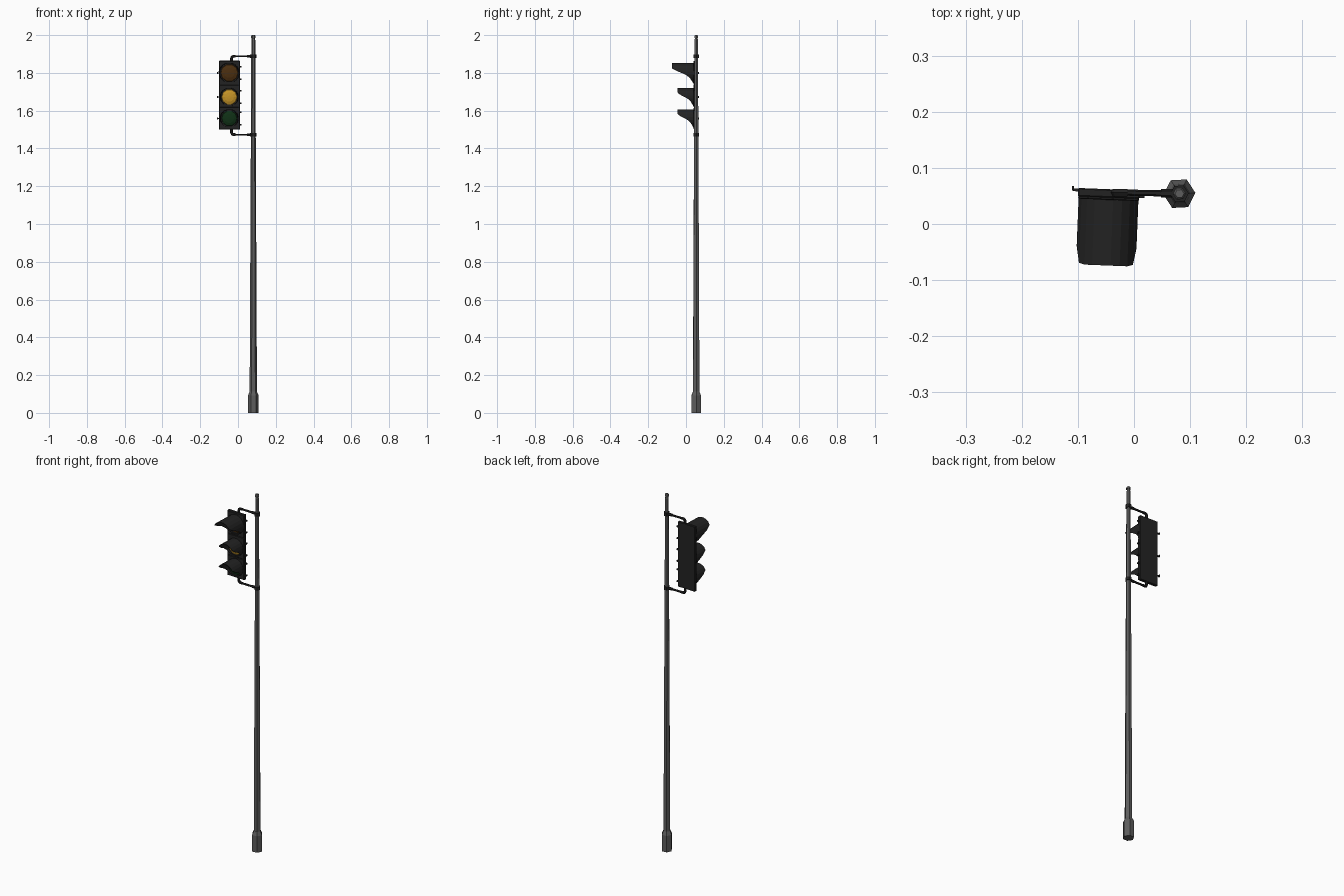
import bpy, bmesh, math
from mathutils import Matrix, Vector

if "Cube" in bpy.data.objects:
    bpy.data.objects.remove(bpy.data.objects["Cube"])

PX, PY = 0.081, 0.054            # pole axis
HEAD = Matrix.Translation((-0.045, 0.055, 0)) @ Matrix.Rotation(math.radians(-2.3), 4, 'Z')


def material(name, rgb):
    m = bpy.data.materials.new(name)
    m.diffuse_color = (*rgb, 1)
    m.use_nodes = True
    m.node_tree.nodes["Principled BSDF"].inputs["Base Color"].default_value = m.diffuse_color
    return m


BLACK = material("black_paint", (0.016, 0.016, 0.016))
STEEL = material("pole_grey", (0.11, 0.11, 0.11))
AMBER = material("dim_orange", (0.07, 0.028, 0.005))
YELLOW = material("lit_yellow", (0.55, 0.29, 0.02))
GREEN = material("dim_green", (0.005, 0.03, 0.008))


def finish(name, bm, mat, matrix=Matrix()):
    bmesh.ops.recalc_face_normals(bm, faces=bm.faces)
    me = bpy.data.meshes.new(name)
    bm.to_mesh(me)
    bm.free()
    me.materials.append(mat)
    ob = bpy.data.objects.new(name, me)
    ob.matrix_world = matrix
    bpy.context.collection.objects.link(ob)
    return ob


def lathe(name, profile, sides, mat, matrix):
    """Closed solid from (radius, height) rings along local z."""
    bm = bmesh.new()
    rings = [[bm.verts.new((r * math.cos(2 * math.pi * i / sides),
                            r * math.sin(2 * math.pi * i / sides), h))
              for i in range(sides)] for r, h in profile]
    for a, b in zip(rings, rings[1:]):
        for i in range(sides):
            j = (i + 1) % sides
            bm.faces.new((a[i], a[j], b[j], b[i]))
    bm.faces.new(rings[0])
    bm.faces.new(rings[-1])
    return finish(name, bm, mat, matrix)


def box(name, lo, hi, mat, bevel=0):
    lo, hi = Vector(lo), Vector(hi)
    bm = bmesh.new()
    bmesh.ops.create_cube(bm, size=1, matrix=Matrix.Translation((lo + hi) / 2)
                          @ Matrix.Diagonal((*(hi - lo), 1)))
    if bevel:
        bmesh.ops.bevel(bm, geom=bm.edges[:], offset=bevel, segments=1, affect='EDGES')
    return finish(name, bm, mat, HEAD)


def tube(name, points, radius, mat):
    cu = bpy.data.curves.new(name, 'CURVE')
    cu.dimensions = '3D'
    cu.bevel_depth, cu.bevel_resolution, cu.use_fill_caps = radius, 1, True
    sp = cu.splines.new('POLY')
    sp.points.add(len(points) - 1)
    for p, c in zip(sp.points, points):
        p.co = (*c, 1)
    sp.use_smooth = False
    cu.materials.append(mat)
    bpy.context.collection.objects.link(bpy.data.objects.new(name, cu))


def visor(name, z, r, length, y0):
    """Cutaway hood: a ring whose reach depends on the angle."""
    bm = bmesh.new()
    n = 20
    reach = [(-1, 0.05), (-0.8, 0.10), (-0.4, 0.22), (0.0, 0.5), (0.32, 0.96), (0.7, 1.0), (1.01, 1.0)]

    def share(s):
        for (a, fa), (b, fb) in zip(reach, reach[1:]):
            if s <= b:
                return fa + (fb - fa) * (s - a) / (b - a)
        return 1

    loops = []
    for i in range(n):
        t = 2 * math.pi * (i + 0.5) / n - math.pi / 2
        c, s = math.cos(t), math.sin(t)
        d = y0 - length * share(s)
        ri = r - 0.003
        loops.append([bm.verts.new((q * c, y, z + q * s))
                      for q, y in ((r, y0), (r, d), (ri, d), (ri, y0))])
    for i in range(n):
        a, b = loops[i], loops[(i + 1) % n]
        for k in range(4):
            m = (k + 1) % 4
            bm.faces.new((a[k], b[k], b[m], a[m]))
    ob = finish(name, bm, BLACK, HEAD)
    for p in ob.data.polygons:
        p.use_smooth = False


# Tapered six-sided pole with base sleeve and cap
turn = Matrix.Translation((PX, PY, 0)) @ Matrix.Rotation(math.radians(3), 4, 'Z')
lathe("base_sleeve", [(0.0285, 0), (0.0285, 0.092), (0.0195, 0.112)], 6, STEEL, turn)
lathe("pole", [(0.0195, 0.1), (0.0105, 1.975), (0.0085, 1.98), (0.0085, 1.986)], 6, STEEL, turn)
lathe("pole_cap", [(0.0115, 1.986), (0.0115, 1.995), (0.008, 2.0)], 6, STEEL, turn)

# Signal housing
box("housing", (-0.055, -0.008, 1.50), (0.055, 0.007, 1.865), BLACK, 0.002)

# Lamp sections: door, lens, hood
to_front = Matrix.Rotation(math.pi / 2, 4, 'X')
for label, z, r, length, zlo, zhi, mat in (
        ("top", 1.80, 0.054, 0.118, 1.738, 1.863, AMBER),
        ("middle", 1.672, 0.049, 0.088, 1.617, 1.736, YELLOW),
        ("bottom", 1.559, 0.049, 0.088, 1.502, 1.615, GREEN)):
    box(label + "_door", (-0.054, -0.012, zlo), (0.054, -0.006, zhi), BLACK, 0.0015)
    lathe(label + "_lens", [(r - 0.006, 0.010), (r - 0.009, 0.015), (r * 0.5, 0.021), (r * 0.15, 0.023)],
          10, mat, HEAD @ Matrix.Translation((0, 0, z)) @ to_front)
    visor(label + "_visor", z, r, length, -0.011)
    # Latch on the left, two hinges on the right
    box(label + "_latch", (-0.064, 0.001, z - 0.003), (-0.054, 0.006, z + 0.003), BLACK)
    box(label + "_latch_wing", (-0.066, 0.002, z - 0.006), (-0.062, 0.010, z + 0.006), BLACK)
    for k, s in enumerate((-1, 1)):
        zh = z + s * 0.033
        box(f"{label}_hinge_{k}", (0.053, -0.006, zh - 0.004), (0.064, 0.003, zh + 0.004), BLACK)

# Mounting arms and pole clamps, mirrored top and bottom
for label, z, s in (("upper", 1.888, -1), ("lower", 1.473, 1)):
    y = 0.056
    tube(label + "_elbow", [(-0.034, y, z + s * 0.03), (-0.034, y, z + s * 0.011), (-0.031, y, z + s * 0.004),
                            (-0.024, y, z), (-0.012, y, z)], 0.0078, BLACK)
    tube(label + "_arm", [(-0.015, y, z), (PX, PY, z)], 0.0055, BLACK)
    tube(label + "_socket", [(0.048, 0.055, z), (0.072, 0.0545, z)], 0.0075, BLACK)
    lathe(label + "_clamp", [(0.0165, z - 0.009), (0.0165, z + 0.009)], 6, BLACK, turn)
